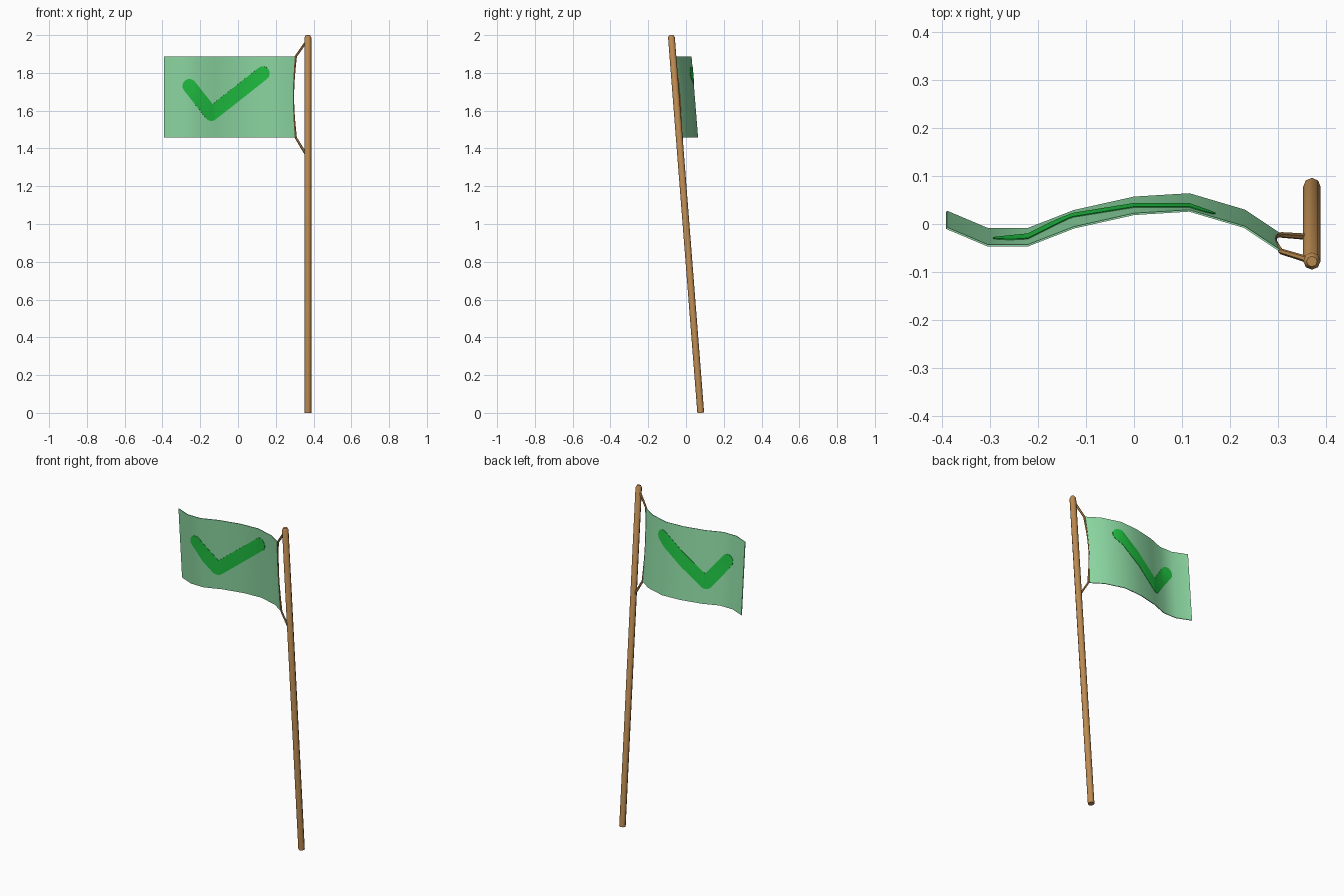
import bpy, bmesh, math
from mathutils import Vector

if "Cube" in bpy.data.objects:
    bpy.data.objects.remove(bpy.data.objects["Cube"])


def material(name, rgb):
    m = bpy.data.materials.new(name)
    m.diffuse_color = [(c / 255 / 12.92) if c < 11 else ((c / 255 + 0.055) / 1.055) ** 2.4 for c in rgb] + [1]
    m.use_nodes = True
    m.node_tree.nodes["Principled BSDF"].inputs["Base Color"].default_value = m.diffuse_color
    return m


WOOD = material("wood brown", (190, 140, 82))
CLOTH = material("pale green cloth", (143, 220, 165))
MARK = material("bright green", (32, 195, 66))

# Flag wave: y at the lower edge for each crease in x
WAVE = [(-0.39, 0.026), (-0.305, -0.01), (-0.22, -0.01), (-0.125, 0.027),
        (0.0, 0.055), (0.115, 0.062), (0.23, 0.028), (0.305, -0.022)]
Z0, Z1, LEAN = 1.457, 1.887, -0.08


def wave_y(x, z):
    for (xa, ya), (xb, yb) in zip(WAVE, WAVE[1:]):
        if x <= xb + 1e-6 or xb == WAVE[-1][0]:
            return ya + (yb - ya) * (x - xa) / (xb - xa) + LEAN * (z - Z0)


def finish(ob, mat, smooth=True):
    ob.data.materials.clear()
    ob.data.materials.append(mat)
    bpy.ops.object.select_all(action='DESELECT')
    ob.select_set(True)
    bpy.context.view_layer.objects.active = ob
    if smooth:
        bpy.ops.object.shade_smooth_by_angle(angle=math.radians(50))


def tube(name, points, radii, mat, res=2):
    cu = bpy.data.curves.new(name, 'CURVE')
    cu.dimensions = '3D'
    cu.bevel_depth, cu.bevel_resolution, cu.use_fill_caps = 1.0, res, True
    sp = cu.splines.new('POLY')
    sp.points.add(len(points) - 1)
    for p, co, r in zip(sp.points, points, radii):
        p.co, p.radius = (*co, 1), r
    ob = bpy.data.objects.new(name, cu)
    bpy.context.collection.objects.link(ob)
    ob.select_set(True)
    bpy.context.view_layer.objects.active = ob
    bpy.ops.object.convert(target='MESH')
    ob = bpy.context.object
    ob.name = name
    finish(ob, mat)
    return ob


def sheet(name, bm, thickness, mat):
    me = bpy.data.meshes.new(name)
    bmesh.ops.recalc_face_normals(bm, faces=bm.faces)
    bm.to_mesh(me)
    bm.free()
    ob = bpy.data.objects.new(name, me)
    bpy.context.collection.objects.link(ob)
    mod = ob.modifiers.new("thickness", 'SOLIDIFY')
    mod.thickness, mod.offset = thickness, 0
    finish(ob, mat, False)
    bpy.ops.object.modifier_apply(modifier=mod.name)
    bpy.ops.object.shade_smooth_by_angle(angle=math.radians(50))
    return ob


# Leaning pole with a slightly rounded top
tube("pole", [(0.37, 0.078 - 0.078 * z, z) for z in (0, 1.988, 2.0)],
     [0.018, 0.018, 0.011], WOOD)

# Cloth: wavy sheet whose pole-side edge bows inward
ROWS = 8
bm = bmesh.new()
grid = []
for i in range(ROWS + 1):
    t = i / ROWS
    z = Z0 + (Z1 - Z0) * t
    row = []
    for k, (x, _) in enumerate(WAVE):
        bow = 0.012 * math.sin(math.pi * t) if k == len(WAVE) - 1 else 0
        row.append(bm.verts.new((x - bow, wave_y(x - bow, z), z)))
    grid.append(row)
for a, b in zip(grid, grid[1:]):
    for k in range(len(WAVE) - 1):
        bm.faces.new((a[k], a[k + 1], b[k + 1], b[k]))
sheet("flag_cloth", bm, 0.004, CLOTH)

# Tick mark: one rounded stroke outline, cut at the creases and laid on the cloth
R = 0.037
A, B, C = Vector((-0.257, 1.731)), Vector((-0.142, 1.583)), Vector((0.132, 1.798))


def arc(c, a0, a1, n=8):
    return [c + R * Vector((math.cos(a0 + (a1 - a0) * i / n), math.sin(a0 + (a1 - a0) * i / n)))
            for i in range(n + 1)]


def angle(v):
    return math.atan2(v.y, v.x)


ab, bc, h = angle(B - A), angle(C - B), math.pi / 2
half = (angle(A - B) - bc) / 2
inner = B + R / math.sin(half) * Vector((math.cos(bc + half), math.sin(bc + half)))
outline = (arc(A, ab + h, ab + 3 * h) + arc(B, ab - h, bc - h)
           + arc(C, bc - h, bc + h) + [inner])
bm = bmesh.new()
face = bm.faces.new([bm.verts.new((p.x, 0, p.y)) for p in outline])
bmesh.ops.triangulate(bm, faces=[face])
for x, _ in WAVE[1:-1]:
    bmesh.ops.bisect_plane(bm, geom=bm.verts[:] + bm.edges[:] + bm.faces[:],
                           plane_co=(x, 0, 0), plane_no=(1, 0, 0))
for v in bm.verts:
    v.co.y = wave_y(v.co.x, v.co.z)
sheet("tick_mark", bm, 0.008, MARK)

# Rope: tied to the pole above and below, running along the bowed cloth edge
path, radii = [(0.368, -0.076, 1.975)], [0.007]
for i in range(9):
    t = 1 - i / 8
    z = Z0 + (Z1 - Z0) * t
    x = 0.306 - 0.012 * math.sin(math.pi * t)
    path.append((x, wave_y(x, z), z))
    radii.append(0.006 - 0.003 * math.sin(math.pi * t))
path.append((0.368, -0.027, 1.355))
radii.append(0.007)
tube("rope", path, radii, WOOD, 1)
